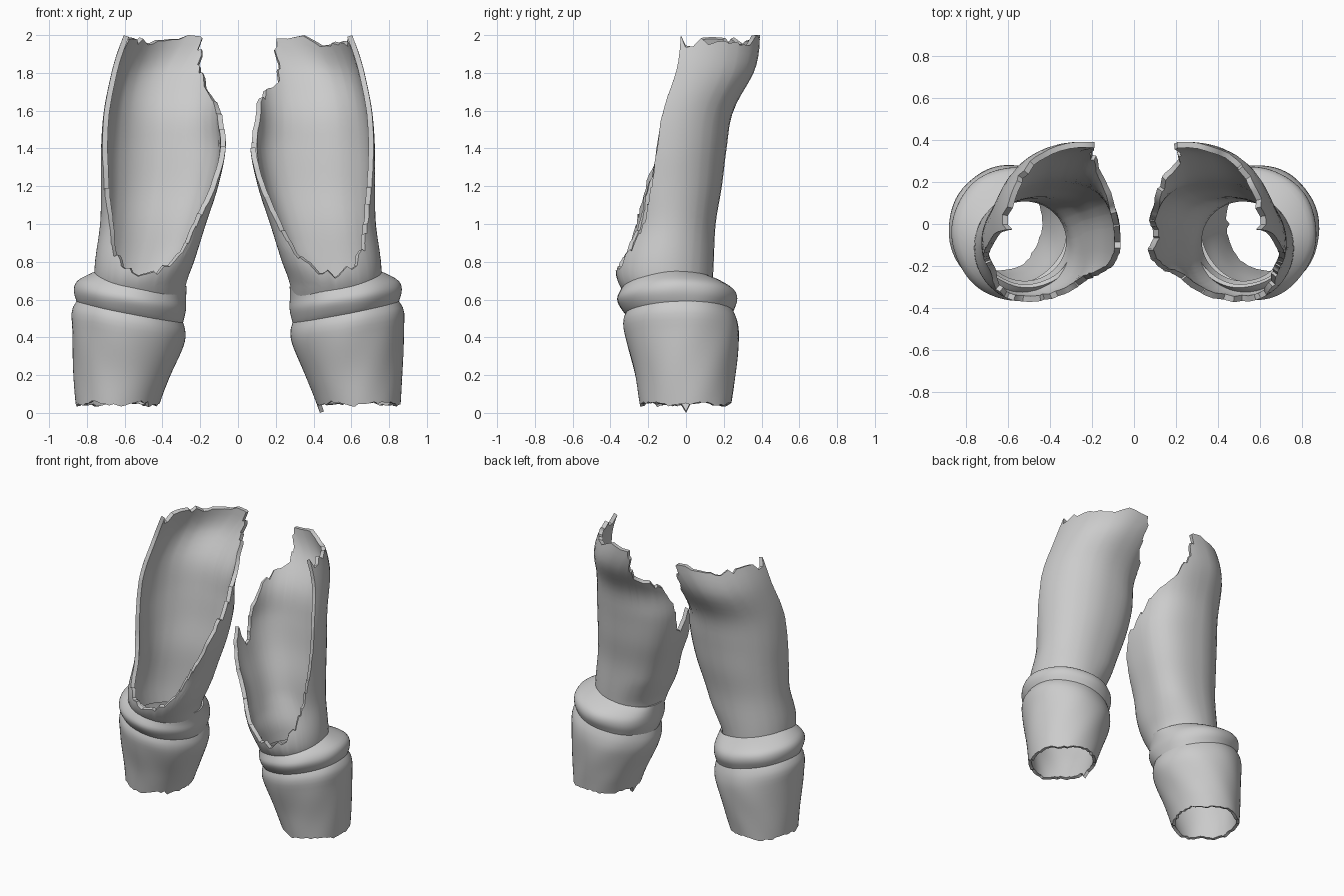
import bpy, bmesh, random
from math import sin, cos, radians, pi, hypot, copysign

cube = bpy.data.objects.get("Cube")
if cube:
    bpy.data.objects.remove(cube, do_unlink=True)

random.seed(4)
GREY = (0.6, 0.6, 0.6, 1.0)
mat = bpy.data.materials.new("plain grey")
mat.use_nodes = True
mat.diffuse_color = GREY
bsdf = next(n for n in mat.node_tree.nodes if n.type == 'BSDF_PRINCIPLED')
bsdf.inputs["Base Color"].default_value = GREY

# Cross-sections: height, centre x, centre y, half width, half depth
THIGH = [(.58, .52, -.08, .225, .215), (.7, .515, -.11, .245, .252),
         (.8, .495, -.113, .262, .26), (1.0, .45, -.09, .28, .247),
         (1.2, .415, -.09, .31, .28), (1.4, .395, -.09, .33, .305),
         (1.6, .39, -.08, .32, .33), (1.8, .35, -.02, .32, .378),
         (1.9, .3, -.005, .342, .39), (2.0, .24, 0, .365, .392)]
CUFF = [(.0, .645, 0, .212, .235), (.2, .615, -.005, .255, .265),
        (.4, .585, -.02, .295, .3), (.49, .58, -.03, .3, .3),
        (.56, .57, -.03, .27, .27)]
ROLL = [(.5, .565, -.03, .265, .265), (.54, .57, -.04, .283, .292),
        (.6, .57, -.045, .297, .317), (.65, .56, -.045, .288, .3),
        (.69, .53, -.065, .258, .255), (.71, .51, -.08, .24, .222)]

# Torn upper edge: angle in degrees (0 outer side, 90 back), height
OUTER_EDGE = [(-90, .73), (-63, .78), (-45, .87), (-29, 1.05), (-19, 1.2),
              (-12, 1.4), (-7, 1.6), (-5, 1.8), (-4, 1.97), (0, 1.95),
              (25, 1.98), (60, 1.96), (80, 1.99), (94, 1.98)]
INNER_EDGE = {
    "right": [(101, 1.9), (113, 1.8), (128, 1.68), (141, 1.64), (155, 1.61),
              (182, 1.4), (198, 1.22), (218, 1.0), (226, .89), (236, .81),
              (252, .75), (270, .73)],
    "left": [(101, 1.9), (115, 1.73), (134, 1.69), (150, 1.62), (163, 1.48),
             (172, 1.27), (177, 1.24), (183, 1.4), (197, 1.2), (216, .98),
             (226, .89), (236, .81), (252, .75), (270, .73)]}


def section(table, z):
    """Smoothly interpolated cross-section at height z."""
    z = min(max(z, table[0][0]), table[-1][0])
    i = next(k for k in range(len(table) - 1) if z <= table[k + 1][0])
    a, b = table[i], table[i + 1]
    p, q = table[max(i - 1, 0)], table[min(i + 2, len(table) - 1)]
    h = b[0] - a[0]
    t = (z - a[0]) / h
    out = []
    for k in range(1, len(a)):
        m0 = (b[k] - p[k]) / (b[0] - p[0]) * h
        m1 = (q[k] - a[k]) / (q[0] - a[0]) * h
        d = b[k] - a[k]
        out.append(a[k] + t * (m0 + t * (3 * d - 2 * m0 - m1 + t * (m0 + m1 - 2 * d))))
    return out


def ramp(z, start, length):
    return min(1, max(0, (z - start) / length))


def torn_columns(points, low, step=.032):
    """Walk along the torn edge and give one jittered column per step."""
    cols = []
    for (a0, z0), (a1, z1) in zip(points, points[1:]):
        n = max(1, round(hypot(radians(a1 - a0) * .3, z1 - z0) / step))
        for i in range(n):
            f = (i + random.uniform(-.35, .35) * (n > 1 and i > 0)) / n
            z = z0 + (z1 - z0) * f + random.uniform(-.022, .022)
            cols.append((radians(a0 + (a1 - a0) * f), low, min(z, 2.0)))
    return cols


def loft(name, table, cols, rows, side, thick, tilt=None, wrinkle=0.0, boxy=0.0):
    """Skin a closed ring of columns, then thicken it inward."""
    bm = bmesh.new()
    grid = []
    for ang, z0, z1 in cols:
        line = []
        for r in range(rows + 1):
            z = z0 + (z1 - z0) * r / rows
            cx, cy, rx, ry = section(table, z)
            w = 1 + wrinkle * (sin(3 * ang + 11 * z) + .7 * sin(7 * ang - 17 * z + side))
            c, s = cos(ang), sin(ang)
            if c < 0:  # squarer corners on the inner half
                power = 1 - boxy * ramp(z, .68, .2)
                c, s = -abs(c) ** power, copysign(abs(s) ** power, s)
            x, y = cx + rx * w * c, cy + ry * w * s
            lift = tilt(z) * (x - cx) if tilt else 0
            line.append(bm.verts.new((side * x, y, z + lift)))
        grid.append(line)
    for a, b in zip(grid, grid[1:] + grid[:1]):
        for r in range(rows):
            face = (a[r], b[r], b[r + 1], a[r + 1])
            bm.faces.new(face if side > 0 else face[::-1])
    mesh = bpy.data.meshes.new(name)
    bm.to_mesh(mesh)
    bm.free()
    mesh.materials.append(mat)
    ob = bpy.data.objects.new(name, mesh)
    bpy.context.collection.objects.link(ob)
    bpy.ops.object.select_all(action='DESELECT')
    ob.select_set(True)
    bpy.context.view_layer.objects.active = ob
    shell = ob.modifiers.new("thickness", 'SOLIDIFY')
    shell.thickness = thick
    shell.offset = -1
    bpy.ops.object.modifier_apply(modifier=shell.name)
    bpy.ops.object.shade_smooth_by_angle(angle=radians(40))


def ring(count, low, high, jag=0.0):
    """Evenly spaced columns with a gently uneven lower end."""
    angles = [2 * pi * i / count for i in range(count)]
    return [(a, low + jag * (sin(5 * a) + random.uniform(-1, 1)), high)
            for a in angles]


for label, side in (("left", 1), ("right", -1)):
    # Open-fronted thigh shell with a torn rim
    cols = torn_columns(OUTER_EDGE + INNER_EDGE[label], .58)
    # Tall splinter at the outer top corner
    corner = min(range(len(cols)), key=lambda i: abs(cols[i][0] - radians(-4)))
    cols[corner] = (cols[corner][0], .58, 2.0)
    loft(label + "_thigh_shell", THIGH, cols, 30, side, .028, boxy=.25)

    # Lower cuff with a ragged hem
    hem = ring(64, .048, .56, .008)
    spike = 32 if side > 0 else 39
    hem[spike] = (hem[spike][0], 0.0 if side > 0 else .03, .56)
    loft(label + "_cuff", CUFF, hem, 18, side, .022,
         tilt=lambda z: .19 * ramp(z, .1, .4), wrinkle=.006)

    # Soft rolled band above the cuff
    loft(label + "_rolled_band", ROLL, ring(72, .5, .71), 14, side, .02,
         tilt=lambda z: .17, wrinkle=.007)
